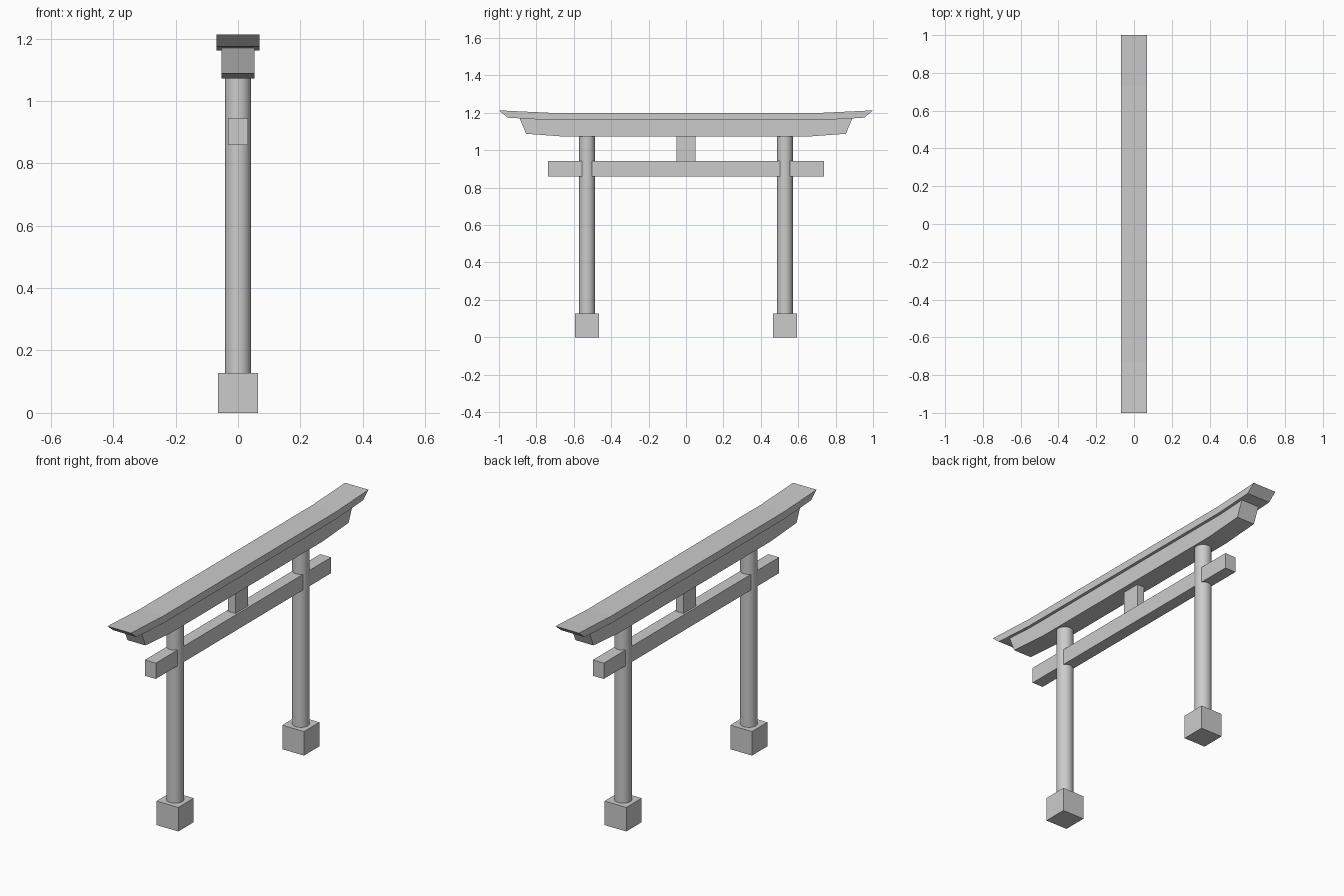
import bpy, bmesh

if "Cube" in bpy.data.objects:
    bpy.data.objects.remove(bpy.data.objects["Cube"])


def extrude_profile(name, half_profile, half_x):
    """Mirror a (y, z) half outline (top centre-out, then bottom out-to-in) and sweep it along x.
    Built as a strip of matched top / bottom stations."""
    stations = [(-y, t, -yb, b) for y, t, yb, b in reversed(half_profile)] + half_profile
    bm = bmesh.new()
    rings = []
    for yt, zt, yb, zb in stations:
        rings.append([bm.verts.new(c) for c in (
            (-half_x, yt, zt), (half_x, yt, zt), (half_x, yb, zb), (-half_x, yb, zb))])
    for a, b in zip(rings, rings[1:]):
        for i in range(4):
            j = (i + 1) % 4
            bm.faces.new((a[i], a[j], b[j], b[i]))
    bm.faces.new(rings[0])
    bm.faces.new(rings[-1])
    bmesh.ops.recalc_face_normals(bm, faces=bm.faces)
    me = bpy.data.meshes.new(name)
    bm.to_mesh(me)
    bm.free()
    ob = bpy.data.objects.new(name, me)
    bpy.context.collection.objects.link(ob)
    return ob


def box(name, hx, hy, z0, z1, y=0):
    bpy.ops.mesh.primitive_cube_add(size=1, location=(0, y, (z0 + z1) / 2))
    ob = bpy.context.object
    ob.name = name
    ob.scale = (2 * hx, 2 * hy, z1 - z0)
    bpy.ops.object.transform_apply(location=False, rotation=False, scale=True)
    return ob


# Base blocks and round posts
for side, y in (("left", -0.529), ("right", 0.529)):
    box(f"{side}_base", 0.064, 0.065, 0, 0.128, y)
    bpy.ops.mesh.primitive_cylinder_add(vertices=24, radius=0.042, depth=0.97,
                                        location=(0, y, 0.595))
    bpy.context.object.name = f"{side}_post"
    bpy.ops.object.shade_smooth_by_angle()

# Tie beam passing through the posts, and the short central strut
box("tie_beam", 0.032, 0.738, 0.859, 0.943)
box("center_strut", 0.022, 0.052, 0.935, 1.08)

# Lintel and cap beam: stations are (top y, top z, bottom y, bottom z)
extrude_profile("lintel", [(0.64, 1.163, 0.64, 1.072), (0.89, 1.171, 0.855, 1.088)], 0.053)
extrude_profile("cap_beam", [(0.73, 1.2, 0.73, 1.161), (1.0, 1.213, 0.953, 1.174)], 0.069)
